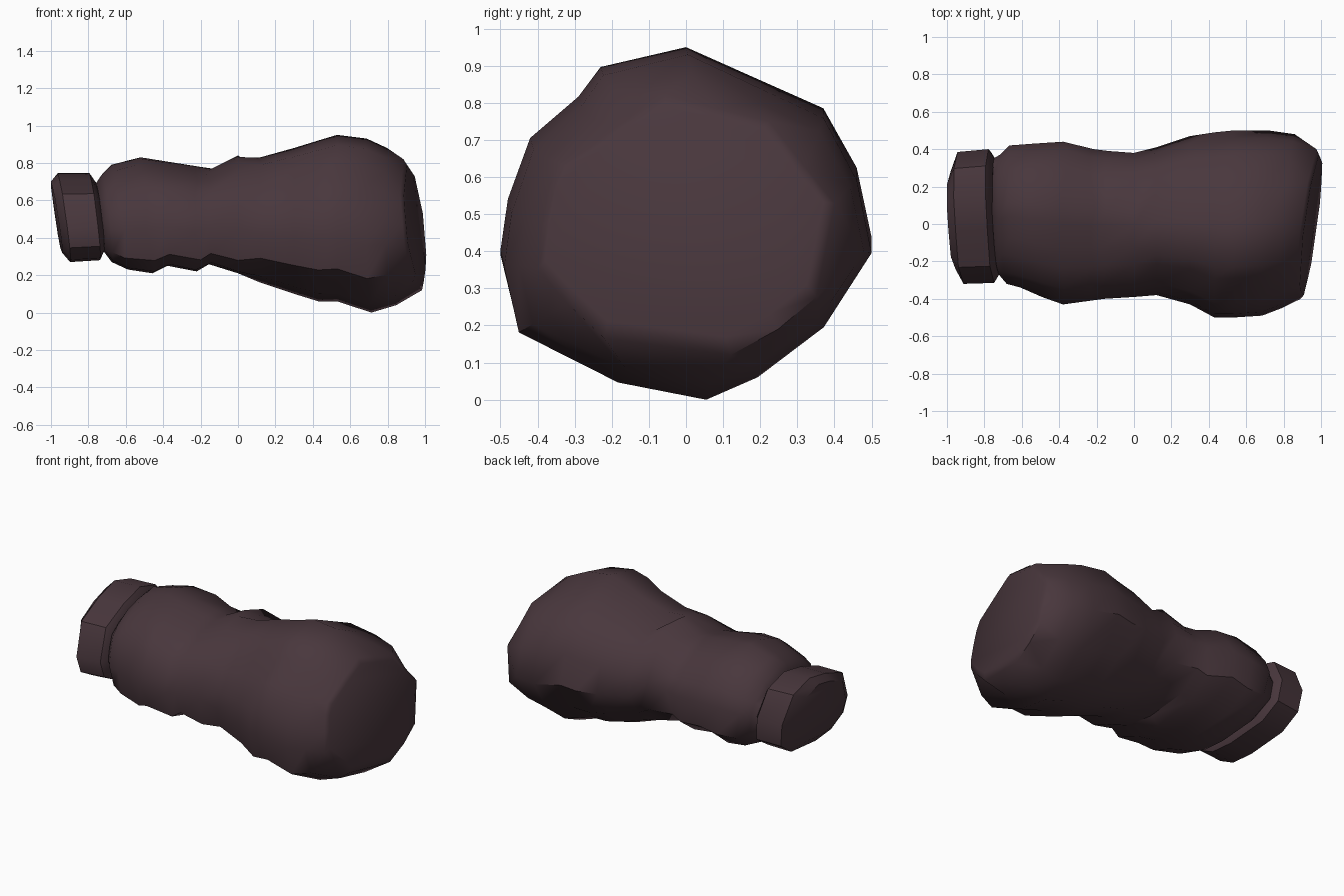
import bpy
import bmesh
import random

default_cube = bpy.data.objects.get("Cube")
if default_cube:
    bpy.data.objects.remove(default_cube, do_unlink=True)

random.seed(4)

# One dull plum cloth colour
cloth = bpy.data.materials.new("dark plum cloth")
cloth.use_nodes = True
colour = (0.066, 0.038, 0.046, 1)
cloth.diffuse_color = colour
cloth.node_tree.nodes["Principled BSDF"].inputs["Base Color"].default_value = colour

# Normalised cross-sections (y, z): puffed cloth, wide end, narrow wrist, cuff
PUFFED = [(0, 1), (.4, .8), (.74, .63), (.92, .27), (1, -.15),
          (.74, -.58), (.38, -.87), (.1, -1), (-.38, -.9), (-.92, -.61),
          (-1, -.23), (-.96, .08), (-.84, .45), (-.58, .7), (-.46, .88)]
CAP = [(-.14, 1), (.2, .9), (.56, .8), (.8, .45), (1, .17),
       (.88, -.55), (.62, -.8), (.3, -1), (-.55, -.87), (-.8, -.6),
       (-1, -.34), (-.97, 0), (-.92, .3), (-.85, .48), (-.45, .78)]
WRIST = [(0, .97), (.2, 1), (.67, .8), (.9, .4), (1, .1),
         (.96, -.48), (.58, -.87), (-.1, -1), (-.55, -.97), (-.92, -.78),
         (-1, -.25), (-.92, .12), (-.81, .47), (-.55, .72), (-.3, .88)]
BAND = [(.3, 1), (.75, .8), (1, .1), (.95, -.5), (.6, -.86), (-.15, -1),
        (-.6, -.95), (-.93, -.68), (-1, -.25), (-.75, .53), (-.2, .84)]


def ring_points(profile, x, y_low, y_high, z_low, z_high, lean_y, lean_z):
    """Fit a cross-section to its bounds and lean it along x."""
    half_y, half_z = (y_high - y_low) / 2, (z_high - z_low) / 2
    mid_y, mid_z = (y_high + y_low) / 2, (z_high + z_low) / 2
    points = []
    for py, pz in profile:
        dy, dz = py * half_y, pz * half_z
        points.append([x + lean_y * dy + lean_z * dz, mid_y + dy, mid_z + dz])
    return points


def loft(name, rings, angle):
    """Skin a list of rings, close both ends and smooth the soft edges."""
    bm = bmesh.new()
    loops = [[bm.verts.new(p) for p in ring] for ring in rings]
    for a, b in zip(loops, loops[1:]):
        for i in range(len(a)):
            j = (i + 1) % len(a)
            bm.faces.new((a[i], a[j], b[j], b[i]))
    bm.faces.new(loops[0])
    bm.faces.new(loops[-1])
    bmesh.ops.recalc_face_normals(bm, faces=bm.faces[:])
    mesh = bpy.data.meshes.new(name)
    bm.to_mesh(mesh)
    bm.free()
    mesh.materials.append(cloth)
    obj = bpy.data.objects.new(name, mesh)
    bpy.context.collection.objects.link(obj)
    bpy.ops.object.select_all(action='DESELECT')
    obj.select_set(True)
    bpy.context.view_layer.objects.active = obj
    bpy.ops.object.shade_smooth_by_angle(angle=angle)
    return obj


# Sleeve: x, lowest and highest y, lowest and highest z of each ring
SLEEVE = [(-.74, -.27, .35, .33, .69), (-.7, -.32, .37, .27, .74),
          (-.63, -.34, .42, .23, .79), (-.5, -.39, .43, .21, .83),
          (-.38, -.43, .44, .25, .81), (-.22, -.41, .4, .22, .78),
          (-.15, -.4, .39, .26, .77), (0, -.39, .38, .21, .84),
          (.12, -.38, .41, .16, .83), (.3, -.43, .47, .1, .88),
          (.43, -.5, .49, .06, .92), (.53, -.5, .5, .06, .95),
          (.7, -.49, .5, 0, .93), (.82, -.45, .48, .04, .88)]
rings = []
for x, *bounds in SLEEVE:
    neck = x < -.4
    lean_y = -.04 if neck else max(0, x - .6) * .35
    lean_z = -.1 if neck else -max(0, x - .6) * .25
    profile = WRIST if x < .05 else PUFFED
    points = ring_points(profile, x, *bounds, lean_y, lean_z)
    # Small wrinkles in the gathered part
    if -.65 < x < -.1:
        for p in points:
            p[0] += random.uniform(-.02, .02)
    rings.append(points)
# Leaning rim and the flat cap on the wide end
rings.append(ring_points(CAP, .93, -.4, .4, .12, .82, .13, -.11))
rings.append(ring_points(CAP, .945, -.38, .37, .17, .79, .13, -.11))
loft("sleeve", rings, .8)

# Cuff: bevelled band on the narrow end
CUFF = [(-.97, -.24, .28, .32, .7, -.15), (-.93, -.32, .385, .27, .745, -.13),
        (-.765, -.315, .4, .28, .745, -.11), (-.735, -.27, .35, .33, .69, -.1)]
loft("cuff", [ring_points(BAND, *row[:-1], -.03, row[-1]) for row in CUFF], .7)
